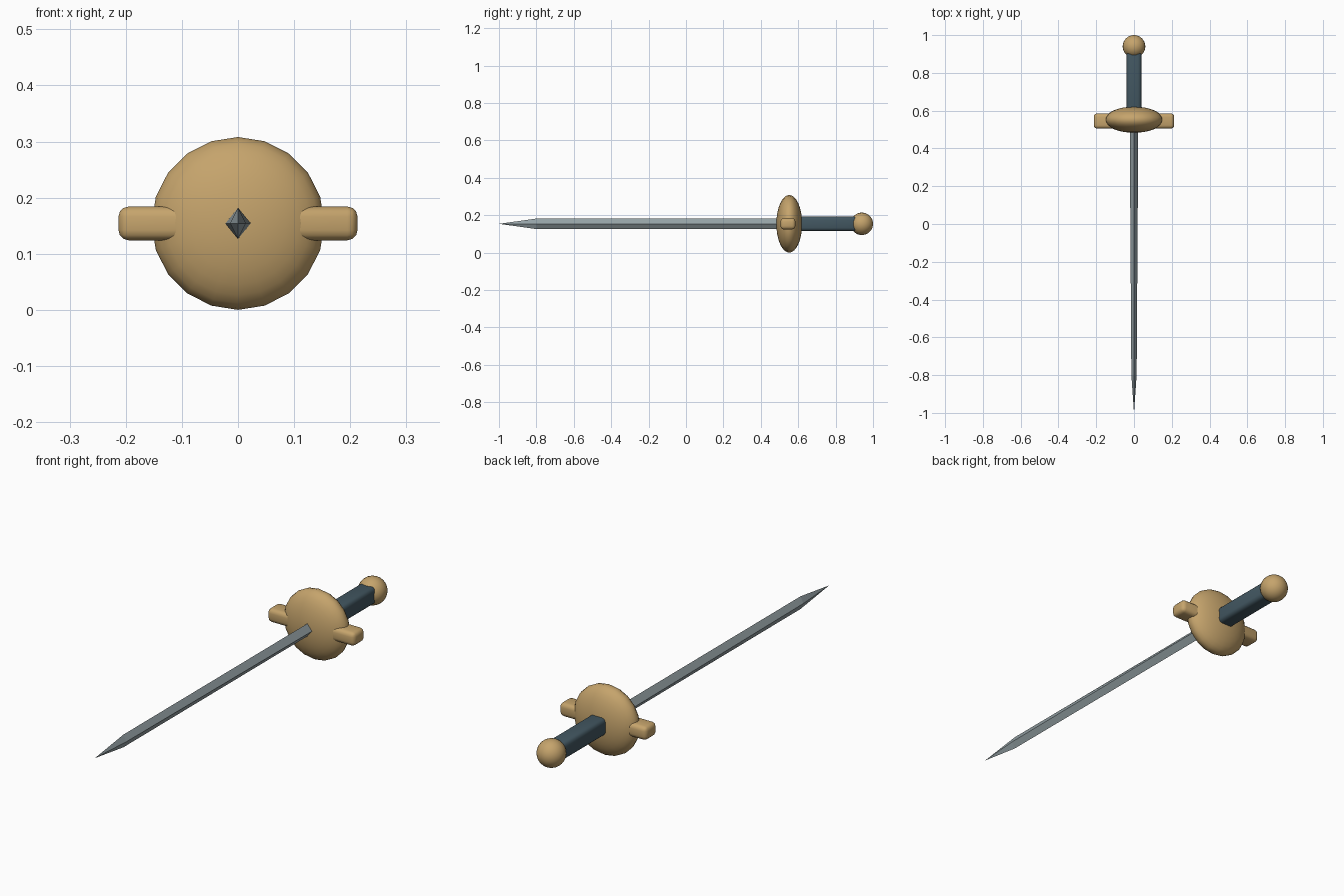
import bpy
import math

if "Cube" in bpy.data.objects:
    bpy.data.objects.remove(bpy.data.objects["Cube"])

ZC = 0.154  # height of the sword's axis


def material(name, rgb):
    m = bpy.data.materials.new(name)
    m.diffuse_color = (*rgb, 1)
    m.use_nodes = True
    m.node_tree.nodes["Principled BSDF"].inputs["Base Color"].default_value = m.diffuse_color
    return m


BRASS = material("brass", (0.56, 0.37, 0.15))
LEATHER = material("leather", (0.055, 0.095, 0.12))
STEEL = material("steel", (0.30, 0.36, 0.38))


def finish(obj, name, mat, smooth=True):
    obj.name = name
    obj.data.materials.append(mat)
    if smooth:
        bpy.ops.object.shade_smooth_by_angle(angle=math.radians(40))
    return obj


def ball(name, y, size, mat, segments, rings):
    bpy.ops.mesh.primitive_uv_sphere_add(segments=segments, ring_count=rings, radius=1)
    obj = bpy.context.object
    obj.scale = size
    obj.rotation_euler = (math.radians(90), 0, math.radians(0))
    bpy.ops.object.transform_apply(location=False, rotation=True, scale=True)
    obj.location = (0, y, ZC)
    return finish(obj, name, mat)


def rounded_box(name, y, size, bevel, mat):
    bpy.ops.mesh.primitive_cube_add(size=1, location=(0, y, ZC))
    obj = bpy.context.object
    obj.scale = size
    bpy.ops.object.transform_apply(location=False, rotation=False, scale=True)
    mod = obj.modifiers.new("bevel", 'BEVEL')
    mod.width, mod.segments = bevel, 3
    bpy.ops.object.modifier_apply(modifier="bevel")
    return finish(obj, name, mat)


# Blade: diamond section, narrowing towards a pointed tip
sections = [(0.56, 0.023, 0.028), (-0.8, 0.014, 0.028)]
verts = [p for y, hx, hz in sections
         for p in ((hx, y, ZC), (0, y, ZC + hz), (-hx, y, ZC), (0, y, ZC - hz))]
verts.append((0, -1.0, ZC))
faces = [(3, 2, 1, 0)]
for i in range(4):
    j = (i + 1) % 4
    faces += [(i, j, 4 + j, 4 + i), (4 + i, 4 + j, 8)]
mesh = bpy.data.meshes.new("blade")
mesh.from_pydata(verts, [], faces)
mesh.update()
blade = bpy.data.objects.new("blade", mesh)
bpy.context.collection.objects.link(blade)
finish(blade, "blade", STEEL, smooth=False)

# Hilt: disc guard, cross bar, grip and pommel (sphere poles lie along y)
ball("guard_disc", 0.552, (0.154, 0.154, 0.069), BRASS, 20, 16)
rounded_box("cross_bar", 0.545, (0.426, 0.08, 0.06), 0.018, BRASS)
rounded_box("grip", 0.735, (0.077, 0.37, 0.077), 0.018, LEATHER)
ball("pommel", 0.94, (0.06, 0.06, 0.06), BRASS, 24, 16)
